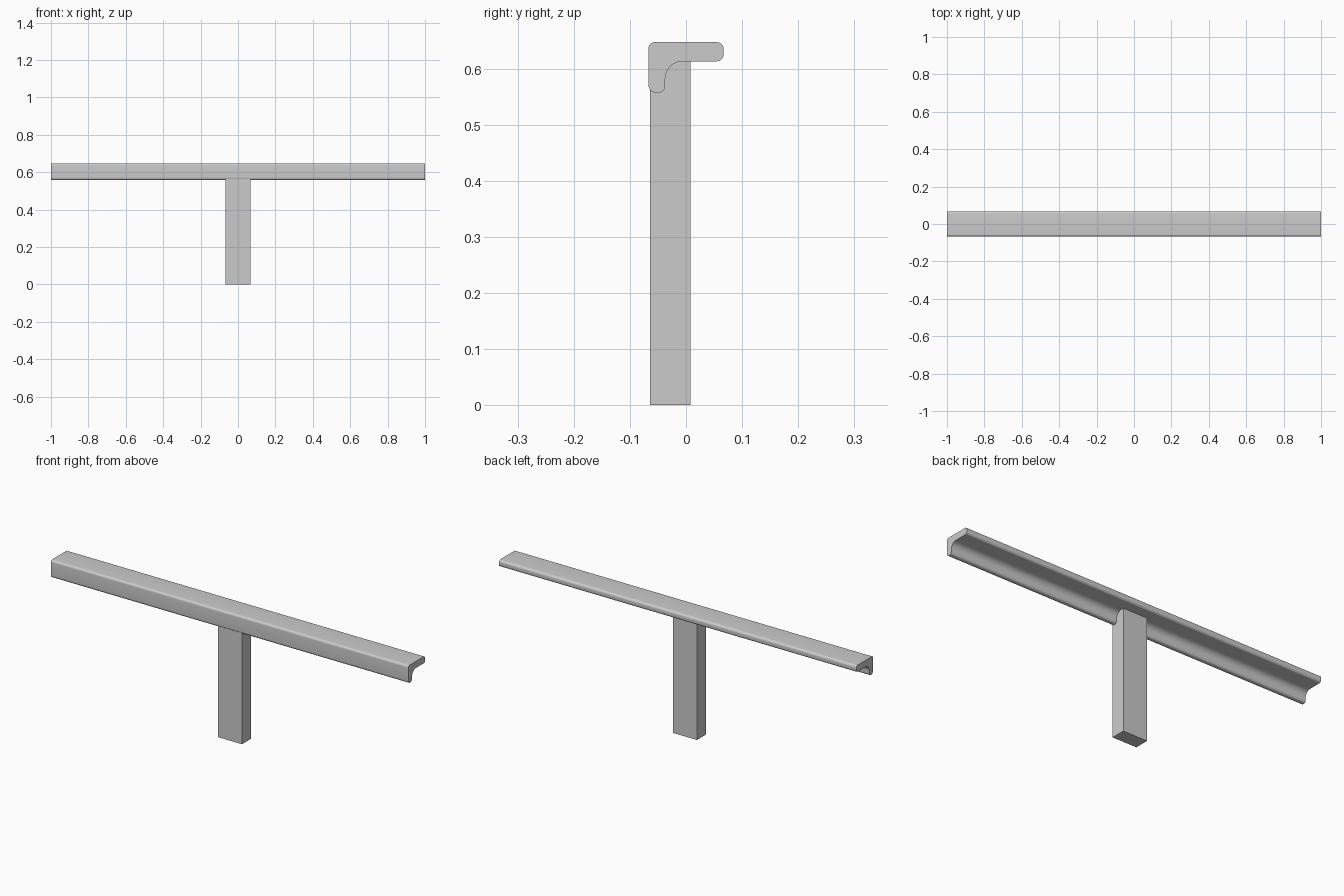
import bpy, bmesh
from math import sin, cos, pi, sqrt
from mathutils import Vector

if "Cube" in bpy.data.objects:
    bpy.data.objects.remove(bpy.data.objects["Cube"])


def rounded(corners, steps=8):
    """Round every (y, z, radius) right-angle corner of a closed outline."""
    arcs = []
    n = len(corners)
    for i, (y, z, r) in enumerate(corners):
        p = Vector((y, z))
        a = (Vector(corners[i - 1][:2]) - p).normalized()
        b = (Vector(corners[(i + 1) % n][:2]) - p).normalized()
        c = p + (a + b) * r
        arcs.append([c - b * r * cos(t) - a * r * sin(t)
                     for t in (pi / 2 * k / steps for k in range(steps + 1))])
    return arcs


def extrude_x(name, outline, half):
    """Extrude a (y, z) outline along x, symmetric about x = 0."""
    bm = bmesh.new()
    face = bm.faces.new([bm.verts.new((-half, y, z)) for y, z in outline])
    ext = bmesh.ops.extrude_face_region(bm, geom=[face], use_keep_orig=True)
    verts = [v for v in ext["geom"] if isinstance(v, bmesh.types.BMVert)]
    bmesh.ops.translate(bm, verts=verts, vec=(2 * half, 0, 0))
    bmesh.ops.recalc_face_normals(bm, faces=bm.faces)
    mesh = bpy.data.meshes.new(name)
    bm.to_mesh(mesh)
    bm.free()
    obj = bpy.data.objects.new(name, mesh)
    bpy.context.collection.objects.link(obj)
    bpy.ops.object.select_all(action='DESELECT')
    obj.select_set(True)
    bpy.context.view_layer.objects.active = obj
    bpy.ops.object.shade_smooth_by_angle(angle=0.6)
    return obj


# Rail: L-shaped section with rounded corners
arcs = rounded([
    (-0.067, 0.647, 0.011),
    (-0.067, 0.557, 0.014),
    (-0.037, 0.557, 0.012),
    (-0.037, 0.613, 0.031),
    (0.067, 0.613, 0.012),
    (0.067, 0.647, 0.012),
])
extrude_x("rail", [p for arc in arcs for p in arc], 1.0)

# Post: its top is cut to fit the underside of the rail
front, back = -0.064, 0.008
front_top = 0.571 - sqrt(0.014 ** 2 - (front + 0.053) ** 2)
underside = [p for arc in arcs[1:4] for p in arc if p.x > front + 0.0002]
extrude_x("post", [(front, 0), (front, front_top), *underside,
                   (back, 0.613), (back, 0)], 0.067)
